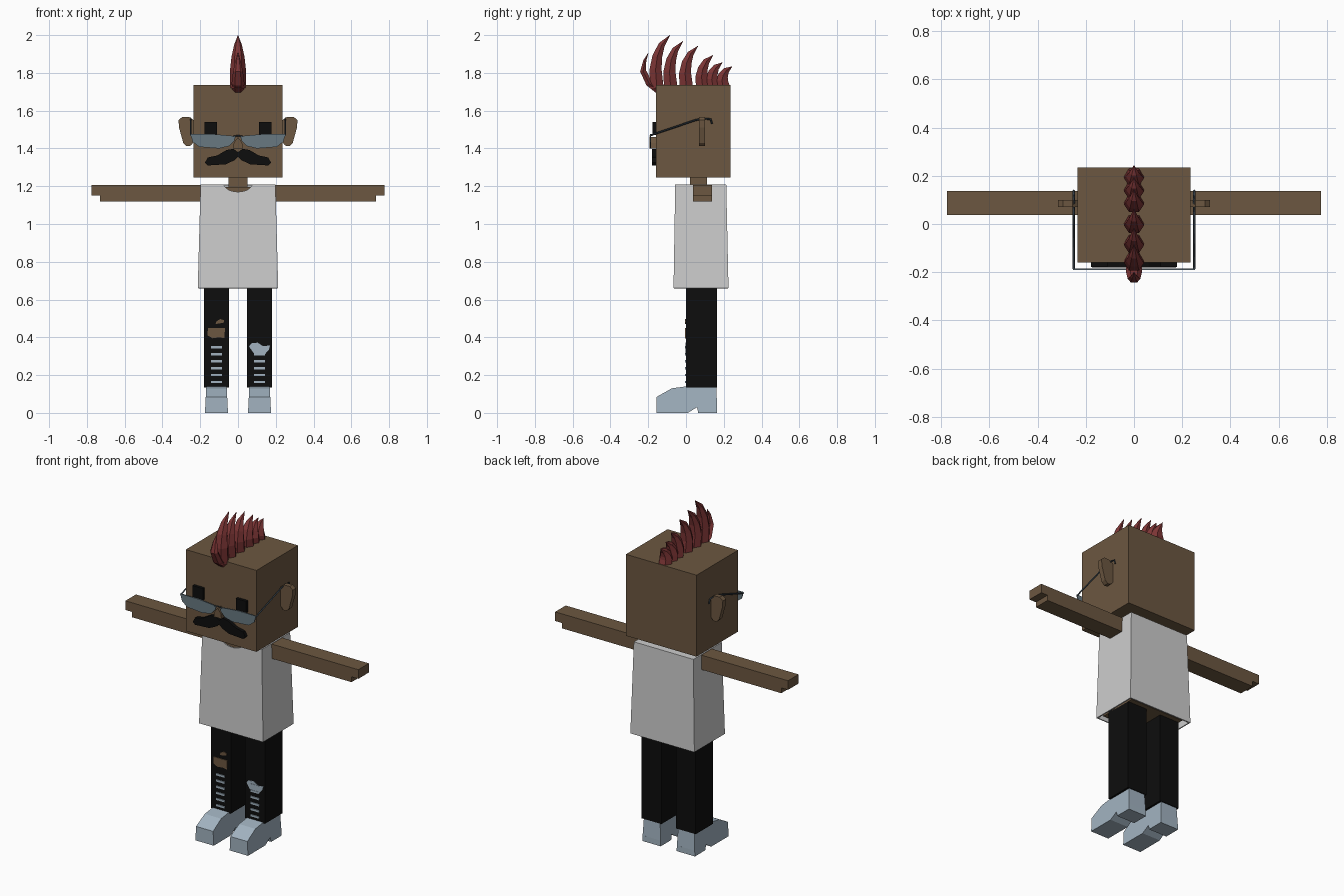
import bpy, bmesh, math
from mathutils import Vector

cube = bpy.data.objects.get("Cube")
if cube:
    bpy.data.objects.remove(cube, do_unlink=True)


def material(name, r, g, b):
    m = bpy.data.materials.new(name)
    m.use_nodes = True
    m.diffuse_color = (r, g, b, 1)
    m.node_tree.nodes["Principled BSDF"].inputs["Base Color"].default_value = (r, g, b, 1)
    return m


SKIN = material("brown skin", 0.15, 0.095, 0.052)
SHIRT = material("white cloth", 0.61, 0.61, 0.61)
BLACK = material("black", 0.004, 0.004, 0.004)
BLUE = material("pale blue", 0.36, 0.45, 0.53)
RED = material("dark red", 0.2, 0.035, 0.035)
LENS = material("grey blue lens", 0.14, 0.19, 0.22)
FRAME = material("dark frame", 0.035, 0.05, 0.065)


def finish(name, bm, mat):
    bmesh.ops.recalc_face_normals(bm, faces=bm.faces)
    mesh = bpy.data.meshes.new(name)
    bm.to_mesh(mesh)
    bm.free()
    mesh.materials.append(mat)
    ob = bpy.data.objects.new(name, mesh)
    bpy.context.scene.collection.objects.link(ob)
    return ob


def skin_rings(name, rings, mat, caps=True):
    """Join equal-length rings of points into a surface."""
    bm = bmesh.new()
    rows = [[bm.verts.new(p) for p in ring] for ring in rings]
    n = len(rows[0])
    for a, b in zip(rows, rows[1:]):
        for i in range(n):
            bm.faces.new((a[i], a[(i + 1) % n], b[(i + 1) % n], b[i]))
    if caps:
        bm.faces.new(rows[0])
        bm.faces.new(rows[-1])
    return finish(name, bm, mat)


def box(name, x, y, z, mat):
    ring = lambda h: [(x[0], y[0], h), (x[1], y[0], h), (x[1], y[1], h), (x[0], y[1], h)]
    return skin_rings(name, [ring(z[0]), ring(z[1])], mat)


def plate(name, points, y0, y1, mat, sx=1, cx=0):
    """Extrude an x-z outline along y."""
    return skin_rings(name, [[(cx + sx * x, y, z) for x, z in points] for y in (y0, y1)], mat)


def tube(name, points, radius, mat):
    curve = bpy.data.curves.new(name, "CURVE")
    curve.dimensions = "3D"
    curve.bevel_depth = radius
    curve.bevel_resolution = 0
    curve.use_fill_caps = True
    spline = curve.splines.new("POLY")
    spline.points.add(len(points) - 1)
    for p, co in zip(spline.points, points):
        p.co = (*co, 1)
    curve.materials.append(mat)
    ob = bpy.data.objects.new(name, curve)
    bpy.context.scene.collection.objects.link(ob)


# Head, neck and torso
box("head", (-0.235, 0.235), (-0.16, 0.235), (1.245, 1.735), SKIN)
box("neck", (-0.05, 0.05), (0.02, 0.11), (1.15, 1.26), SKIN)
box("torso", (-0.18, 0.18), (-0.045, 0.195), (0.675, 1.195), SKIN)

# Shirt: open-bottomed tapered shell with a scooped neckline
bm = bmesh.new()
corners = lambda x, y0, y1, z: [bm.verts.new(p) for p in
                               ((-x, y0, z), (x, y0, z), (x, y1, z), (-x, y1, z))]
low, top = corners(0.213, -0.066, 0.225, 0.66), corners(0.198, -0.057, 0.213, 1.21)
for i in range(4):
    j = (i + 1) % 4
    bm.faces.new((low[i], low[j], top[j], top[i]))
bm.faces.new(top)
shirt = finish("shirt", bm, SHIRT)
shell = shirt.modifiers.new("shell", "SOLIDIFY")
shell.thickness = 0.01
shell.offset = -1
scoop = [(0.075 * math.cos(k * math.tau / 20), 1.213 + 0.043 * math.sin(k * math.tau / 20))
         for k in range(20)]
cutter = plate("neckline_cutter", scoop, -0.1, 0.115, SHIRT)
cutter.hide_render = True
cutter.hide_viewport = True
cutter.display_type = "WIRE"
cut = shirt.modifiers.new("neckline", "BOOLEAN")
cut.operation = "DIFFERENCE"
cut.object = cutter

# Outlines shared by the mirrored parts
ARM = [(0.17, 1.12), (0.73, 1.12), (0.73, 1.152), (0.775, 1.152), (0.775, 1.207), (0.17, 1.207)]
EAR = [(0.23, 1.545), (0.255, 1.565), (0.295, 1.567), (0.315, 1.55), (0.312, 1.51),
       (0.29, 1.43), (0.272, 1.412), (0.25, 1.415), (0.23, 1.44)]
GLASS = [(0.012, 1.465), (0.13, 1.476), (0.252, 1.476), (0.24, 1.435), (0.205, 1.408),
         (0.1, 1.4), (0.045, 1.413), (0.02, 1.44)]
MOUSTACHE = [(0, 1.38), (0.025, 1.398), (0.06, 1.392), (0.11, 1.363), (0.16, 1.352),
             (0.175, 1.325), (0.16, 1.31), (0.065, 1.316), (0.02, 1.337), (0, 1.355)]
UPPER = [(-0.155, 0.03), (-0.155, 0.085), (-0.075, 0.13), (0, 0.14), (0.16, 0.138), (0.165, 0.03)]
SOLE = [(-0.155, 0), (-0.155, 0.034), (0.165, 0.034), (0.165, 0), (0.065, 0), (0.058, 0.03), (0.01, 0)]

for s, side in ((1, "left"), (-1, "right")):
    plate(side + "_arm", ARM, 0.037, 0.137, SKIN, s)
    plate(side + "_ear", EAR, 0.07, 0.1, SKIN, s)
    plate(side + "_eye", [(0.11, 1.47), (0.178, 1.47), (0.178, 1.54), (0.11, 1.54)],
          -0.178, -0.155, BLACK, s)
    plate(side + "_moustache", MOUSTACHE, -0.18, -0.155, BLACK, s)

    # Glasses
    plate(side + "_lens", GLASS, -0.19, -0.184, LENS, s)
    tube(side + "_temple", [(s * 0.25, y, z) for y, z in
                            ((-0.186, 1.47), (0.05, 1.55), (0.09, 1.558), (0.13, 1.555), (0.138, 1.53))],
         0.005, FRAME)

    # Trouser leg and lace-like slits
    c = s * 0.114
    box(side + "_leg", (c - 0.066, c + 0.066), (0, 0.165), (0.135, 0.69), BLACK)
    for k in range(6):
        z = 0.163 + k * 0.037
        box(side + "_slit", (c - 0.028, c + 0.028), (-0.005, 0.002), (z - 0.006, z + 0.006), BLUE)

    # Shoe, flaring towards the ground
    for part, outline in (("upper", UPPER), ("sole", SOLE)):
        skin_rings(side + "_shoe_" + part,
                   [[(c + e * (0.061 - 0.05 * z), y, z) for y, z in outline] for e in (-1, 1)], BLUE)

# Nose and bridge of the glasses
plate("nose", [(-0.026, 1.4), (0.026, 1.4), (0.022, 1.43), (0, 1.46), (-0.022, 1.43)],
      -0.194, -0.155, SKIN)
tube("glasses_bridge", [(-0.025, -0.188, 1.463), (0, -0.188, 1.468), (0.025, -0.188, 1.463)], 0.004, FRAME)

# Knee rips in the trousers
plate("right_knee_rip", [(-0.048, 0.41), (-0.02, 0.395), (0.015, 0.4), (0.042, 0.395), (0.045, 0.45),
                         (-0.045, 0.45)], -0.004, 0.002, SKIN, cx=-0.114)
plate("upper_knee_rip", [(-0.005, 0.47), (0.04, 0.478), (0.04, 0.49), (0.02, 0.497), (0, 0.485)],
      -0.004, 0.002, SKIN, cx=-0.114)
plate("left_knee_patch", [(-0.055, 0.35), (-0.03, 0.315), (0.03, 0.312), (0.05, 0.335), (0.056, 0.358),
                          (0.02, 0.352), (-0.01, 0.372), (-0.045, 0.368)], -0.003, 0.002, BLUE, cx=0.114)


# Mohawk spikes: six-sided blades lofted along a bent path of (y, z, depth, width)
def spike(name, path):
    rings = []
    for i, (y, z, depth, width) in enumerate(path):
        a, b = path[max(i - 1, 0)], path[min(i + 1, len(path) - 1)]
        along = Vector((b[0] - a[0], b[1] - a[1])).normalized()
        ring = []
        for k in range(6):
            t = (k + 0.5) * math.tau / 6 - math.pi / 6
            u, v = width * math.cos(t), depth * math.sin(t) * 1.15
            ring.append((u, y + v * along.y, z - v * along.x))
        rings.append(ring)
    skin_rings(name, rings, RED)


spike("mohawk_front_curl", [(-0.15, 1.705, 0.014, 0.03), (-0.195, 1.745, 0.018, 0.034),
                            (-0.227, 1.81, 0.016, 0.026), (-0.218, 1.865, 0.008, 0.014),
                            (-0.2, 1.905, 0.001, 0.001)])
for tip, height in ((-0.085, 2.0), (-0.016, 1.968), (0.063, 1.942), (0.143, 1.893),
                    (0.192, 1.855), (0.243, 1.833)):
    h = height - 1.72
    lean = 0.035 + 0.14 * h
    base = tip - lean
    spike("mohawk_spike", [(base + 0.005, 1.72, 0.036, 0.042),
                           (base - 0.002, 1.72 + h * 0.35, 0.032, 0.042),
                           (base + lean * 0.1, 1.72 + h * 0.6, 0.026, 0.034),
                           (base + lean * 0.42, 1.72 + h * 0.82, 0.017, 0.02),
                           (tip, height, 0.001, 0.001)])
